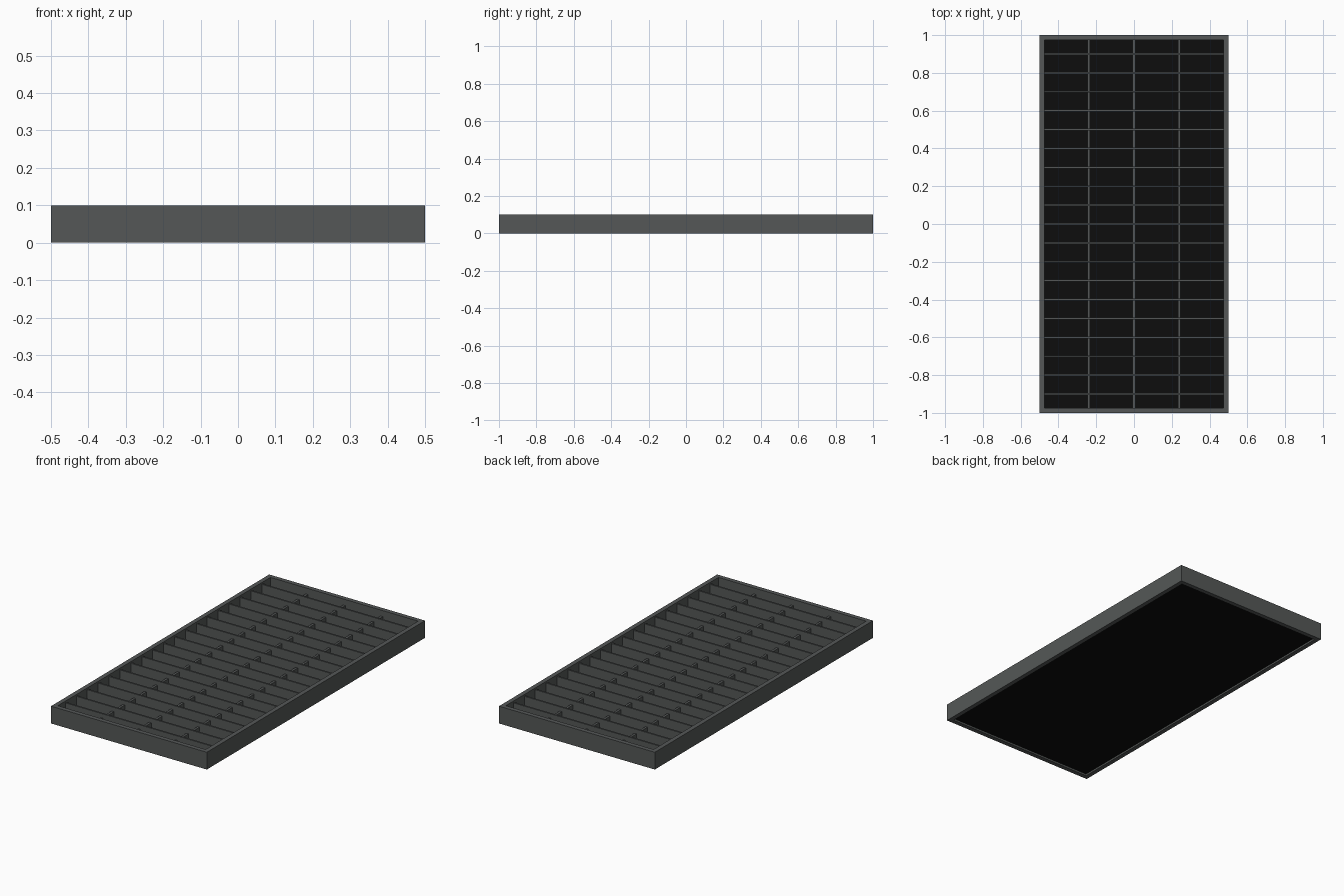
import bpy
import bmesh

cube = bpy.data.objects.get("Cube")
if cube:
    bpy.data.objects.remove(cube, do_unlink=True)


def make_material(name, colour):
    mat = bpy.data.materials.new(name)
    mat.use_nodes = True
    mat.diffuse_color = colour
    mat.node_tree.nodes["Principled BSDF"].inputs["Base Color"].default_value = colour
    return mat


steel = make_material("dark grey steel", (0.09, 0.097, 0.095, 1))
black = make_material("black", (0.004, 0.004, 0.004, 1))

LENGTH, WIDTH, HEIGHT, RIM = 2.0, 1.0, 0.1, 0.026
INNER_X, INNER_Y = WIDTH / 2 - RIM, LENGTH / 2 - RIM
FLOOR_LOW, FLOOR_TOP = 0.01, 0.02
SLAT_TOP, BAR_TOP = 0.09, 0.065


def add_object(name, bm, mat):
    mesh = bpy.data.meshes.new(name)
    bm.to_mesh(mesh)
    bm.free()
    mesh.materials.append(mat)
    obj = bpy.data.objects.new(name, mesh)
    bpy.context.collection.objects.link(obj)
    return obj


def box(name, x, y, z, mat):
    """Box spanning the given (low, high) ranges."""
    bm = bmesh.new()
    bmesh.ops.create_cube(bm, size=1)
    for v in bm.verts:
        for axis, (low, high) in enumerate((x, y, z)):
            v.co[axis] = high if v.co[axis] > 0 else low
    return add_object(name, bm, mat)


# Outer frame: one rectangular ring, extruded upward
bm = bmesh.new()
corners = [(-1, -1), (1, -1), (1, 1), (-1, 1)]
outer = [bm.verts.new((sx * WIDTH / 2, sy * LENGTH / 2, 0)) for sx, sy in corners]
inner = [bm.verts.new((sx * INNER_X, sy * INNER_Y, 0)) for sx, sy in corners]
for i in range(4):
    j = (i + 1) % 4
    bm.faces.new((outer[i], outer[j], inner[j], inner[i]))
raised = bmesh.ops.extrude_face_region(bm, geom=bm.faces[:], use_keep_orig=True)
top = [g for g in raised["geom"] if isinstance(g, bmesh.types.BMVert)]
bmesh.ops.translate(bm, verts=top, vec=(0, 0, HEIGHT))
bmesh.ops.recalc_face_normals(bm, faces=bm.faces[:])
add_object("frame", bm, steel)

# Floor panel, set slightly up from the underside
box("floor_panel", (-INNER_X, INNER_X), (-INNER_Y, INNER_Y),
    (FLOOR_LOW, FLOOR_TOP), black)

# Thin slats across the width
for i in range(19):
    y = (i - 9) * 0.1
    box(f"cross_slat_{i + 1}", (-INNER_X, INNER_X), (y - 0.005, y + 0.005),
        (FLOOR_TOP, SLAT_TOP), steel)

# Lower bars along the length
for name, x in (("right", -0.24), ("middle", 0), ("left", 0.24)):
    box(f"{name}_long_bar", (x - 0.007, x + 0.007), (-INNER_Y, INNER_Y),
        (FLOOR_TOP, BAR_TOP), steel)
